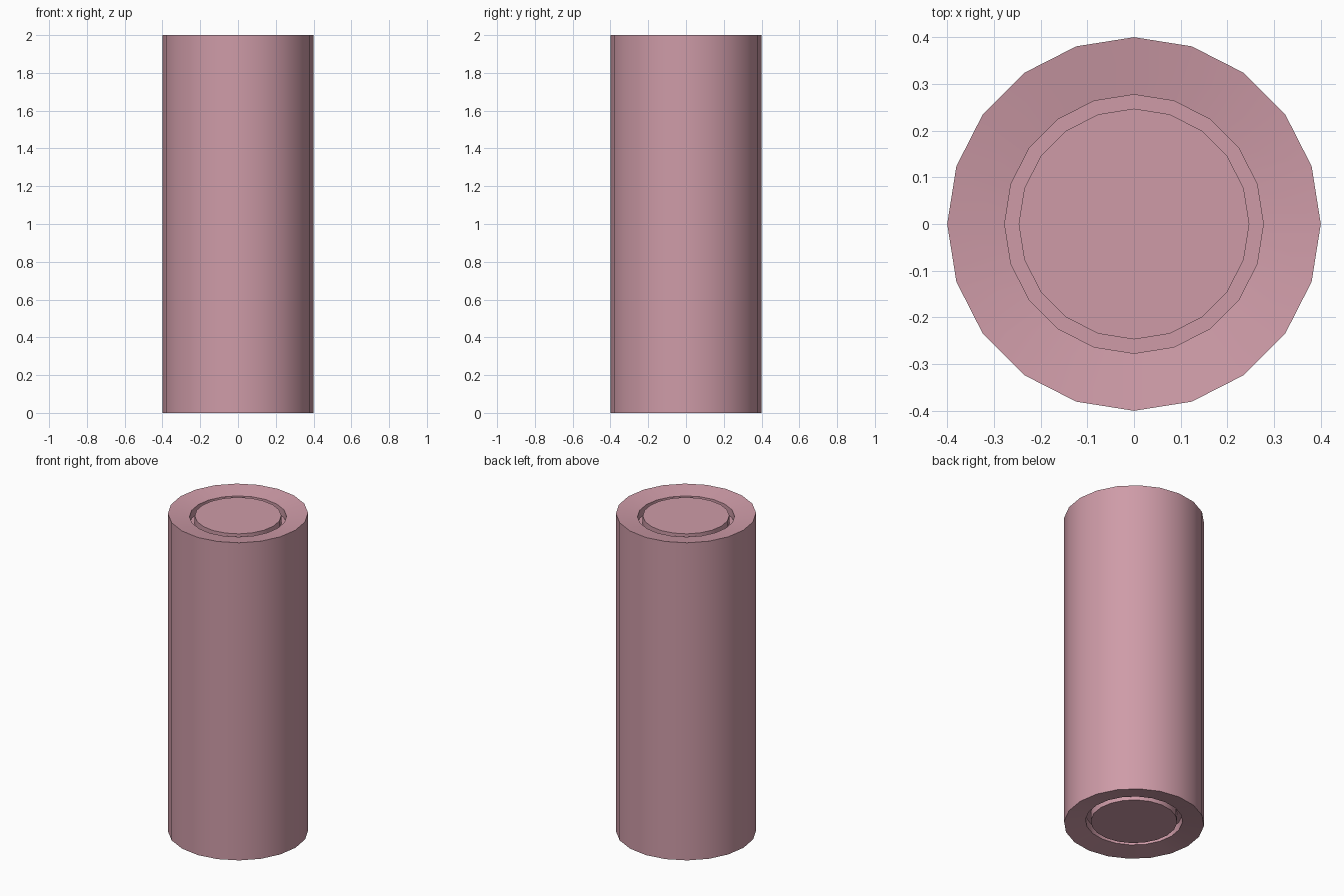
import bpy, bmesh
from math import cos, sin, pi

if "Cube" in bpy.data.objects:
    bpy.data.objects.remove(bpy.data.objects["Cube"])

SIDES = 20
mat = bpy.data.materials.new("pink")
mat.diffuse_color = (0.62, 0.33, 0.39, 1)
mat.use_nodes = True
mat.node_tree.nodes["Principled BSDF"].inputs["Base Color"].default_value = mat.diffuse_color

# half profile (radius, height) of the dished, grooved end, mirrored for the base
top = [(0.4, 2.0), (0.277, 1.98), (0.277, 1.93), (0.247, 1.93), (0.247, 1.985)]
profile = [(r, 2 - z) for r, z in reversed(top)] + top

# lathe the profile into a 20 sided body with flat end discs
bm = bmesh.new()
rings = [[bm.verts.new((r * cos(2 * pi * i / SIDES), r * sin(2 * pi * i / SIDES), z))
          for i in range(SIDES)] for r, z in profile]
for a, b in zip(rings, rings[1:]):
    for i in range(SIDES):
        j = (i + 1) % SIDES
        bm.faces.new((a[i], a[j], b[j], b[i]))
bm.faces.new(rings[0][::-1])
bm.faces.new(rings[-1])
bmesh.ops.recalc_face_normals(bm, faces=bm.faces)
mesh = bpy.data.meshes.new("roll_body")
bm.to_mesh(mesh)
bm.free()
body = bpy.data.objects.new("roll_body", mesh)
bpy.context.collection.objects.link(body)
mesh.materials.append(mat)

# smooth sides, crisp rims
bpy.context.view_layer.objects.active = body
body.select_set(True)
bpy.ops.object.shade_smooth_by_angle(angle=pi / 6)
